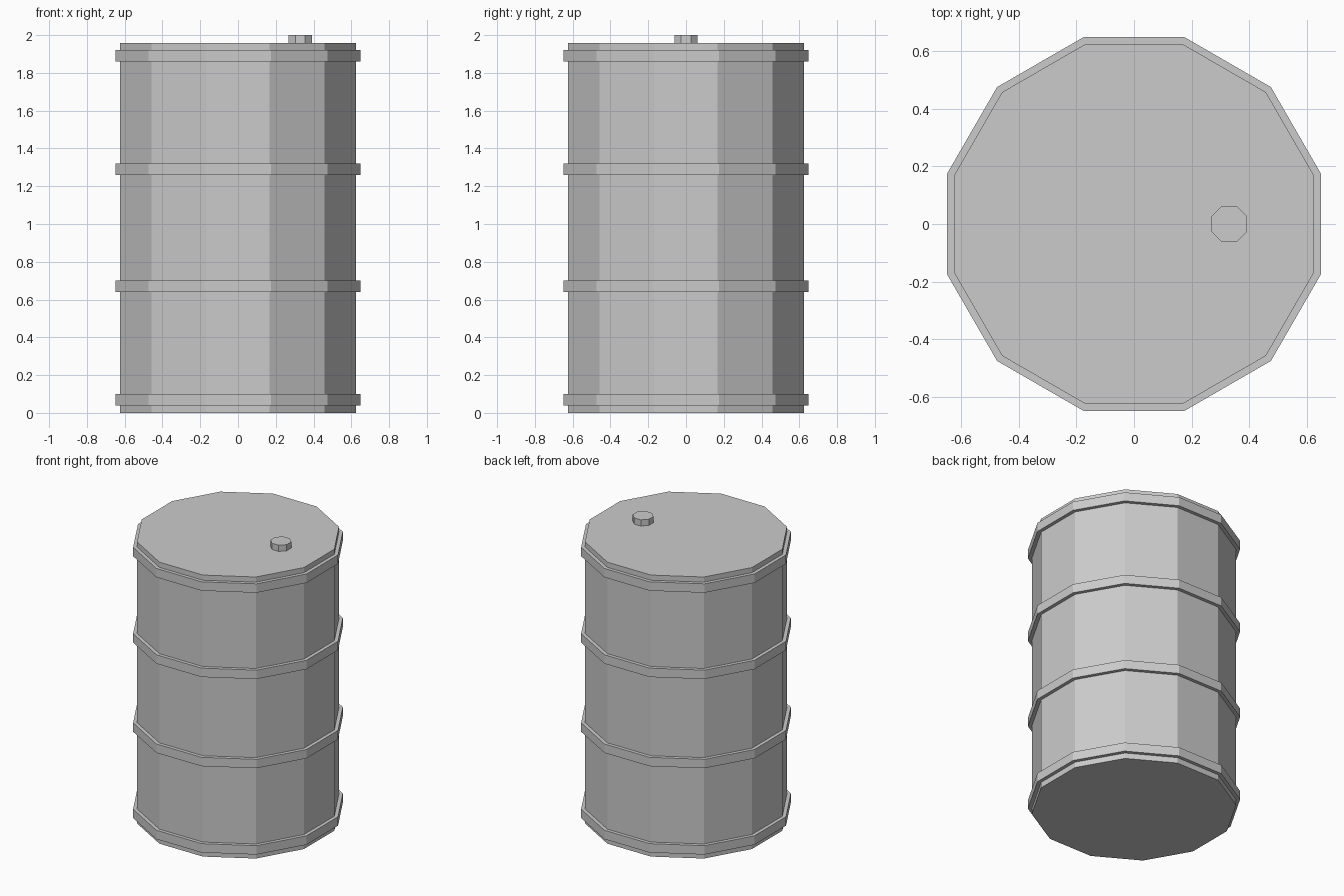
import bpy
from math import pi, cos

if "Cube" in bpy.data.objects:
    bpy.data.objects.remove(bpy.data.objects["Cube"])


def prism(name, sides, apothem, z0, z1, x=0.0):
    """Upright flat-shaded prism with flat sides facing the x and y axes."""
    bpy.ops.mesh.primitive_cylinder_add(
        vertices=sides, radius=apothem / cos(pi / sides), depth=z1 - z0,
        location=(x, 0, (z0 + z1) / 2), rotation=(0, 0, pi / sides))
    obj = bpy.context.object
    obj.name = name
    bpy.ops.object.transform_apply(location=False, rotation=True, scale=False)
    return obj


# Twelve-sided drum body
prism("drum_body", 12, 0.624, 0.0, 1.957)

# Raised hoops around the body
for i, z in enumerate((0.07, 0.67, 1.29, 1.89)):
    prism(f"hoop_{i + 1}", 12, 0.648, z - 0.031, z + 0.031)

# Filler cap on the lid
prism("filler_cap", 8, 0.062, 1.957, 2.0, x=0.33)
